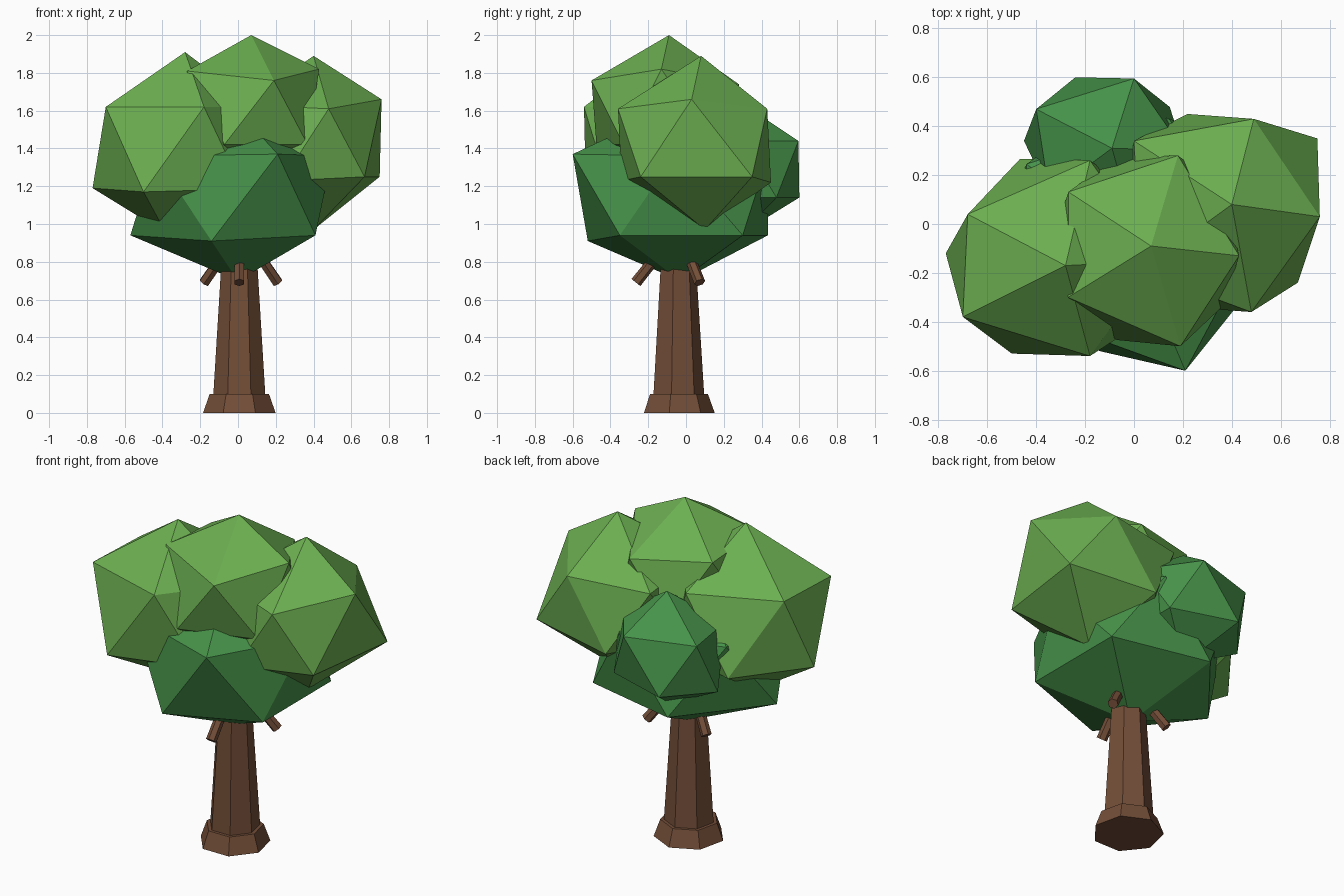
import bpy
import bmesh
from math import radians, cos, sin
from mathutils import Matrix, Vector

default_cube = bpy.data.objects.get("Cube")
if default_cube:
    bpy.data.objects.remove(default_cube, do_unlink=True)


def make_material(name, rgb):
    color = (*rgb, 1.0)
    material = bpy.data.materials.new(name)
    material.use_nodes = True
    material.diffuse_color = color
    shader = material.node_tree.nodes["Principled BSDF"]
    shader.inputs["Base Color"].default_value = color
    shader.inputs["Roughness"].default_value = 0.9
    return material


bark = make_material("brown bark", (.17, .075, .039))
light_leaf = make_material("light green leaves", (.15, .43, .083))
dark_leaf = make_material("dark green leaves", (.062, .29, .068))


def finish(name, bm, material):
    """Turn a bmesh into a flat shaded object with one material."""
    bmesh.ops.recalc_face_normals(bm, faces=bm.faces)
    mesh = bpy.data.meshes.new(name)
    bm.to_mesh(mesh)
    bm.free()
    mesh.materials.append(material)
    part = bpy.data.objects.new(name, mesh)
    bpy.context.collection.objects.link(part)
    return part


def tapered_rod(name, start, end, start_radius, end_radius, sides, material):
    """Closed tapered prism running from start to end."""
    start, end = Vector(start), Vector(end)
    axis = end - start
    turn = axis.to_track_quat("Z", "Y").to_matrix().to_4x4()
    if axis.x == 0 and axis.y == 0:
        turn = Matrix.Identity(4)
    bm = bmesh.new()
    bmesh.ops.create_cone(
        bm, cap_ends=True, segments=sides, radius1=start_radius,
        radius2=end_radius, depth=axis.length,
        matrix=Matrix.Translation((start + end) / 2) @ turn)
    return finish(name, bm, material)


def leaf_clump(name, center, radius, height, material, corners):
    """Icosahedron whose nearest corners are pulled to the given points."""
    bm = bmesh.new()
    bmesh.ops.create_icosphere(bm, subdivisions=1, radius=1)
    bmesh.ops.scale(bm, vec=(radius, radius, height), verts=bm.verts)
    bmesh.ops.translate(bm, vec=center, verts=bm.verts)
    free_verts = list(bm.verts)
    for corner in map(Vector, corners):
        nearest = min(free_verts, key=lambda v: (v.co - corner).length)
        nearest.co = corner
        free_verts.remove(nearest)
    return finish(name, bm, material)


# Trunk with a flared foot
trunk_x, trunk_y = .007, -.045


def on_axis(z):
    return (trunk_x, trunk_y, z)


tapered_rod("trunk_foot", on_axis(0), on_axis(.1), .197, .161, 7, bark)
tapered_rod("trunk", on_axis(.05), on_axis(.85), .144, .094, 7, bark)

# Three drooping branch stubs spaced evenly around the trunk
for name, angle, reach in (("front_branch", -90, .22),
                           ("left_branch", 30, .235),
                           ("right_branch", 150, .215)):
    outward = Vector((cos(radians(angle)), sin(radians(angle)), 0))
    tip = Vector(on_axis(.69)) + outward * reach
    root = tip - outward * .15 + Vector((0, 0, .19))
    tapered_rod(name, root, tip, .028, .03, 6, bark)

# Dark lower foliage
leaf_clump("lower_foliage", (-.02, -.06, 1.15), .58, .47, dark_leaf, [
    (0, -.03, .7), (-.57, -.05, .94), (-.14, -.52, .91),
    (.41, -.35, .94), (.21, -.6, 1.37), (.41, .3, .94)])
leaf_clump("back_foliage", (-.1, .3, 1.29), .34, .335, dark_leaf, [
    (0, .595, 1.44), (-.4, .47, 1.44), (-.24, .6, 1.14),
    (-.45, .34, 1.13), (-.09, .31, 1.63)])

# Light upper foliage
leaf_clump("top_foliage", (.05, -.1, 1.6), .44, .4, light_leaf, [
    (.07, -.09, 2), (.43, -.13, 1.82), (.19, -.5, 1.76),
    (-.27, -.3, 1.81), (.18, .28, 1.74)])
leaf_clump("right_foliage", (-.33, -.15, 1.4), .49, .48, light_leaf, [
    (-.28, -.17, 1.91), (-.68, .04, 1.62), (-.7, -.38, 1.62),
    (-.18, -.54, 1.62), (-.18, .26, 1.62), (-.77, -.12, 1.19),
    (-.5, -.53, 1.17), (-.38, -.14, .95)])
leaf_clump("left_foliage", (.36, .05, 1.43), .46, .45, light_leaf, [
    (.4, .08, 1.89), (.76, .03, 1.66), (.48, -.36, 1.61),
    (.49, .43, 1.61), (0, .34, 1.6), (.75, .35, 1.25),
    (.67, -.24, 1.25), (.22, .45, 1.22), (.4, .1, .97)])
